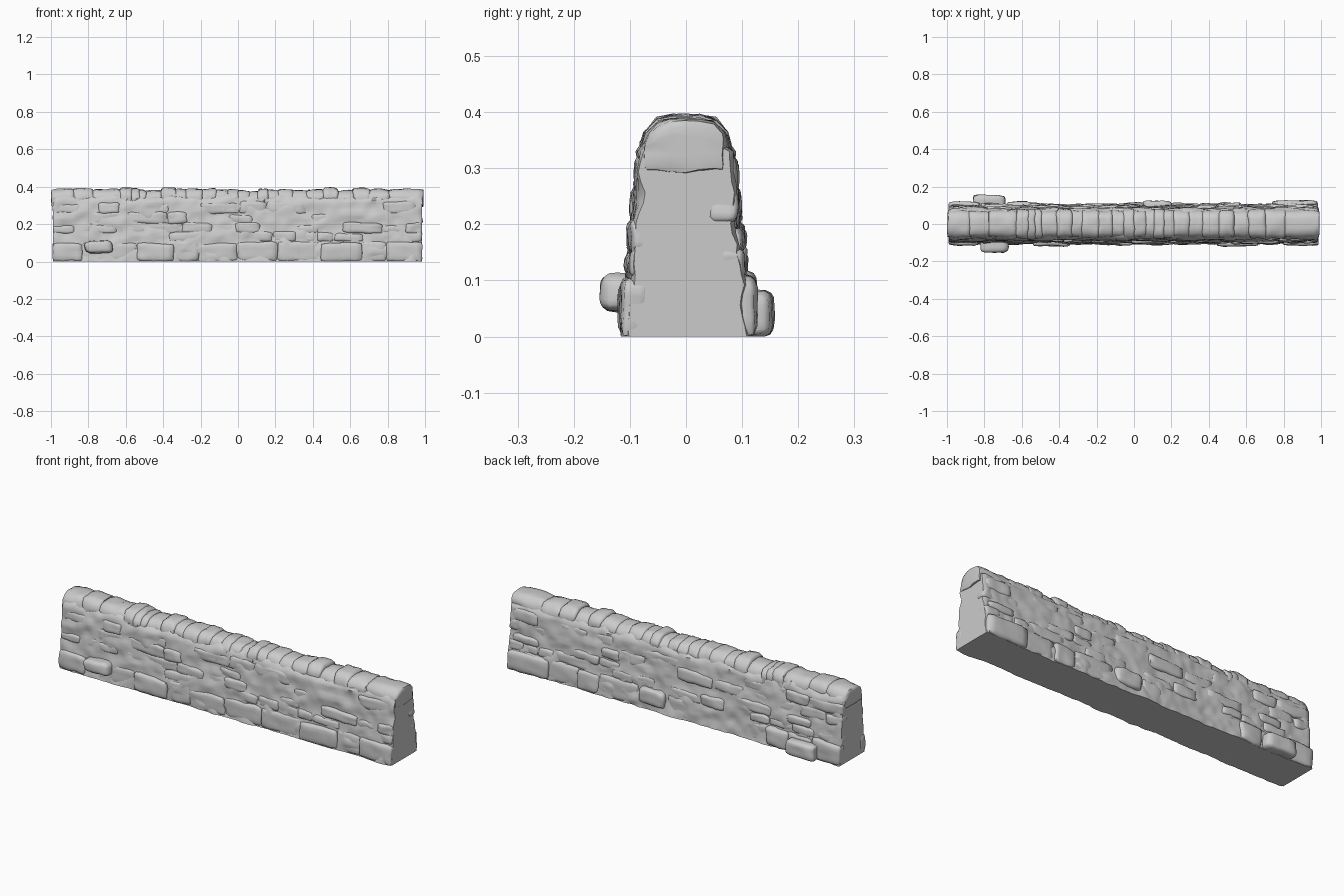
import bpy, bmesh, random
from mathutils import Matrix, Vector, noise

random.seed(7)
scene_cube = bpy.data.objects.get("Cube")
if scene_cube:
    bpy.data.objects.remove(scene_cube, do_unlink=True)

stone = bpy.data.materials.new("pale_grey_stone")
stone.use_nodes = True
GREY = (0.6, 0.6, 0.6, 1)
stone.diffuse_color = GREY
stone.node_tree.nodes["Principled BSDF"].inputs["Base Color"].default_value = GREY


def finish(bm, name):
    bmesh.ops.recalc_face_normals(bm, faces=bm.faces)
    mesh = bpy.data.meshes.new(name)
    bm.to_mesh(mesh)
    bm.free()
    mesh.materials.append(stone)
    obj = bpy.data.objects.new(name, mesh)
    bpy.context.collection.objects.link(obj)
    bpy.ops.object.select_all(action='DESELECT')
    obj.select_set(True)
    bpy.context.view_layer.objects.active = obj
    bpy.ops.object.shade_smooth_by_angle(angle=1.0)


def half_depth(z):
    """Battered wall: wide foot, narrow top."""
    return 0.109 - 0.085 * min(z, 0.33)


def clamp(value, low, high):
    return max(low, min(high, value))


def add_block(bm, low, high, radius=0.012, tilt=0.04, rough=0.006, crown=0):
    """One worn stone: a rounded box, tilted and roughened, with an optional crown."""
    centre = (Vector(low) + Vector(high)) / 2
    half = (Vector(high) - Vector(low)) / 2
    turn = Matrix.Rotation(random.uniform(-tilt, tilt), 3, 'Y')
    turn = turn @ Matrix.Rotation(random.uniform(-tilt, tilt), 3, 'Z')
    part = bmesh.new()
    bmesh.ops.create_cube(part, size=2)
    bmesh.ops.subdivide_edges(part, edges=part.edges[:], cuts=5, use_grid_fill=True)
    for v in part.verts:
        p = Vector([a * b for a, b in zip(v.co, half)])
        core = Vector([clamp(a, -max(h - radius, 0), max(h - radius, 0))
                       for a, h in zip(p, half)])
        away = p - core
        if away.length > 1e-6:
            p = core + away.normalized() * min(radius, away.length)
        if crown and p.z > 0:
            p.z -= crown * (p.y / half.y) ** 4
        p = centre + turn @ p
        p += noise.noise_vector(p * 22) * rough
        p.x = clamp(p.x, -0.999, 0.993)
        p.z = max(0, p.z)
        v.co = p
    temp = bpy.data.meshes.new("temp")
    part.to_mesh(temp)
    part.free()
    bm.from_mesh(temp)
    bpy.data.meshes.remove(temp)


# Wall core: a tapered section swept along x, with an uneven surface
heights = [i * 0.33 / 18 for i in range(19)]
section = [(-half_depth(z), z) for z in heights]
section += [(-0.064, 0.35), (-0.045, 0.364), (0, 0.372), (0.045, 0.364), (0.064, 0.35)]
section += [(half_depth(z), z) for z in reversed(heights)]
bm = bmesh.new()
rings = []
steps = 150
for i in range(steps + 1):
    x = -0.988 + 1.972 * i / steps
    ring = []
    for y, z in section:
        bump = noise.noise(Vector((x * 9, y * 14, z * 18))) * 0.010
        bump += noise.noise(Vector((x * 22, y * 20 + 5, z * 40))) * 0.007
        side = 0 if abs(y) < 0.05 else (1 if y > 0 else -1)
        inset = 0.006 if i in (0, steps) else 0
        ring.append(bm.verts.new((x, y + side * (bump - inset),
                                  z + (bump if z > 0.34 else 0))))
    rings.append(ring)
for a, b in zip(rings, rings[1:]):
    for j in range(len(section)):
        k = (j + 1) % len(section)
        bm.faces.new((a[j], a[k], b[k], b[j]))
bm.faces.new(rings[0])
bm.faces.new(rings[-1])
finish(bm, "wall_core")

# Coursed facing stones, low in relief, on both faces
courses = [(0.0, 0.108, 0.008), (0.105, 0.16, 0.007), (0.15, 0.203, 0.006),
           (0.2, 0.262, 0.004), (0.255, 0.318, 0.002)]
for name, side in (("front_stones", -1), ("back_stones", 1)):
    bm = bmesh.new()
    for row, (z0, z1, relief) in enumerate(courses):
        x = -0.99
        while x < 0.95:
            end = min(x + random.uniform(0.09, 0.22) * (1.2 if row == 0 else 1), 0.985)
            if random.random() < (0.85 if row == 0 else 0.65):
                out = half_depth((z0 + z1) / 2) + relief + random.uniform(-0.007, 0.006)
                faces = sorted((side * (out - 0.05), side * out))
                top = z1 + random.uniform(-0.012, 0.005)
                add_block(bm, (x, faces[0], z0), (end, faces[1], top), 0.014)
            x = end
    finish(bm, name)

# Large stones that jut out near the foot
bm = bmesh.new()
add_block(bm, (-0.82, -0.154, 0.045), (-0.67, -0.06, 0.11), 0.025, 0.02)
add_block(bm, (-0.86, 0.06, 0.0), (-0.69, 0.155, 0.082), 0.018, 0.01)
add_block(bm, (0.05, 0.05, 0.03), (0.2, 0.124, 0.115), 0.018, 0.02)
add_block(bm, (-0.68, 0.05, 0.0), (-0.55, 0.12, 0.1), 0.018, 0.02)
add_block(bm, (0.74, 0.05, 0.0), (0.98, 0.126, 0.108), 0.018, 0.02)
finish(bm, "jutting_stones")

# Upright coping stones, narrow in the middle and broader at the ends
bm = bmesh.new()
x = -0.992
while x < 0.98:
    broad = abs(x) > 0.65
    end = x + (random.uniform(0.08, 0.16) if broad else random.uniform(0.035, 0.09))
    if end > 0.94:
        end = 0.988
    top = random.uniform(0.385, 0.393) if broad else random.uniform(0.375, 0.396)
    depth = random.uniform(0.071, 0.079)
    add_block(bm, (x - 0.006, -depth, 0.29), (end + 0.006, depth, top),
              0.016, 0.04, 0.007, 0.03)
    x = end
finish(bm, "coping_stones")
